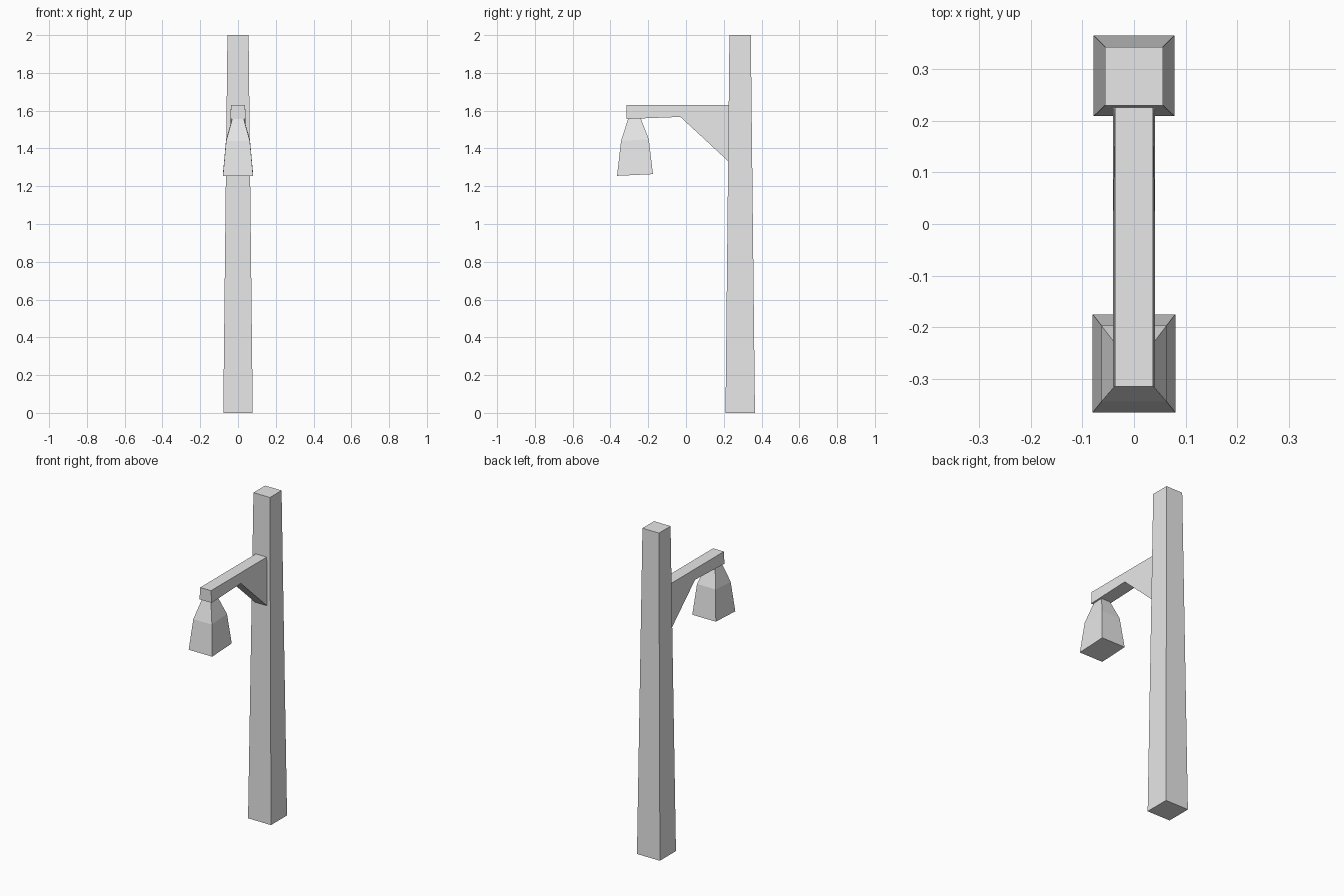
import bpy
import bmesh

cube = bpy.data.objects.get("Cube")
if cube:
    bpy.data.objects.remove(cube, do_unlink=True)

grey = bpy.data.materials.new("light_grey")
grey.use_nodes = True
colour = (0.8, 0.8, 0.8, 1)
grey.diffuse_color = colour
grey.node_tree.nodes["Principled BSDF"].inputs["Base Color"].default_value = colour


def loft(name, rings):
    """Skin matching rings of points and cap both ends."""
    bm = bmesh.new()
    loops = [[bm.verts.new(p) for p in ring] for ring in rings]
    n = len(loops[0])
    for a, b in zip(loops, loops[1:]):
        for i in range(n):
            j = (i + 1) % n
            bm.faces.new((a[i], a[j], b[j], b[i]))
    bm.faces.new(loops[0][::-1])
    bm.faces.new(loops[-1])
    bmesh.ops.recalc_face_normals(bm, faces=bm.faces)
    mesh = bpy.data.meshes.new(name)
    bm.to_mesh(mesh)
    bm.free()
    mesh.materials.append(grey)
    obj = bpy.data.objects.new(name, mesh)
    bpy.context.collection.objects.link(obj)
    return obj


def box_ring(half_x, front, back, z_front, z_back):
    return [(-half_x, front, z_front), (half_x, front, z_front),
            (half_x, back, z_back), (-half_x, back, z_back)]


# Tapered square post
loft("post", [box_ring(0.078, 0.209, 0.365, 0, 0),
              box_ring(0.056, 0.23, 0.343, 2, 2)])

# Arm with its triangular brace, slightly narrower along the top
profile = [(-0.315, 1.63), (0.235, 1.63), (0.235, 1.322),
           (-0.03, 1.567), (-0.315, 1.556)]
loft("arm_and_brace", [[(side * (0.037 if z > 1.6 else 0.041), y, z)
                        for y, z in profile] for side in (-1, 1)])

# Hanging lamp, flared in two steps and slightly tilted
loft("lamp", [box_ring(0.08, -0.365, -0.175, 1.255, 1.264),
              box_ring(0.063, -0.344, -0.197, 1.44, 1.449),
              box_ring(0.03, -0.306, -0.24, 1.558, 1.56)])
